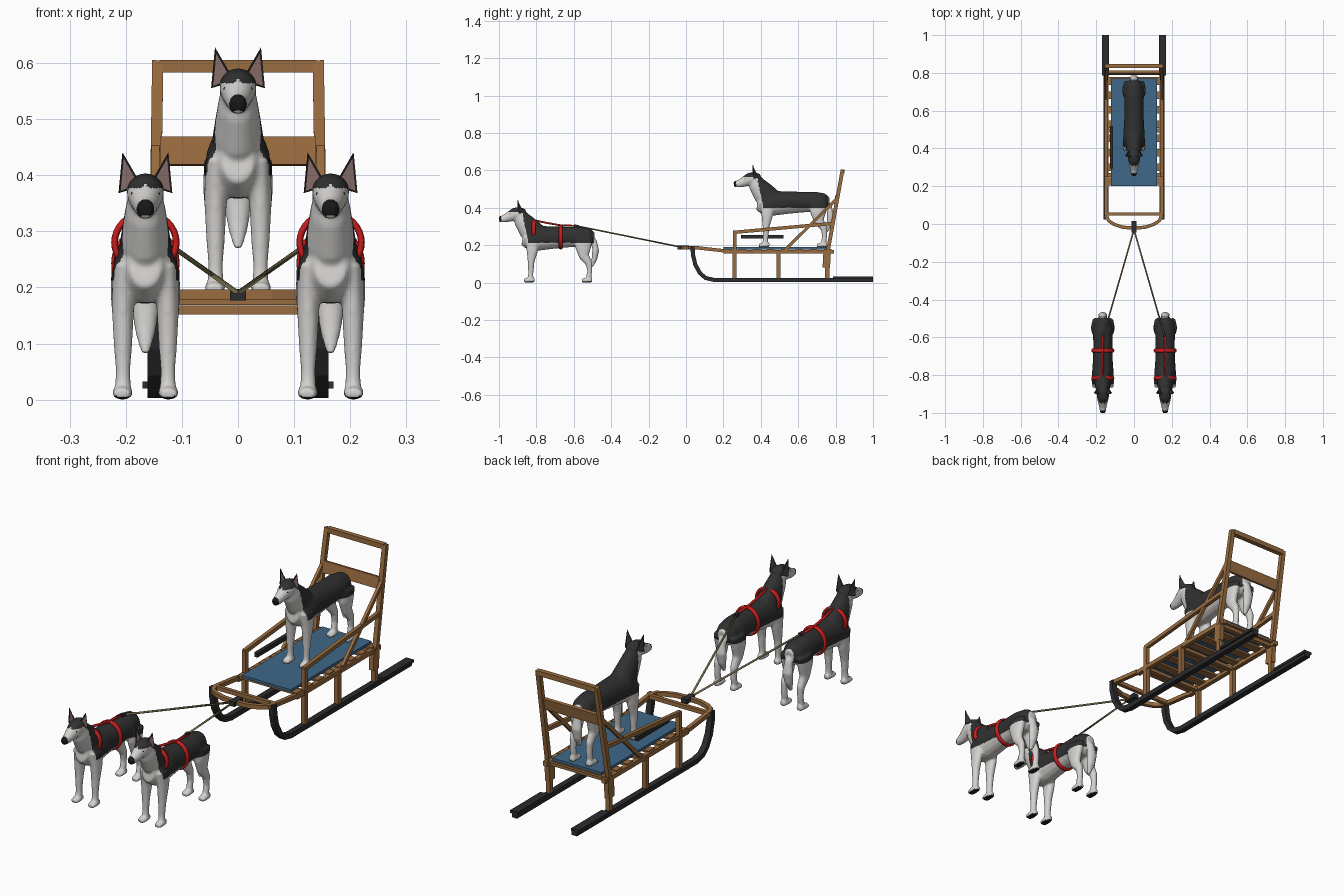
import bpy, bmesh, math
from mathutils import Vector, Matrix

if "Cube" in bpy.data.objects:
    bpy.data.objects.remove(bpy.data.objects["Cube"])


def material(name, r, g, b):
    m = bpy.data.materials.new(name)
    m.use_nodes = True
    m.diffuse_color = (r, g, b, 1)
    m.node_tree.nodes["Principled BSDF"].inputs["Base Color"].default_value = (r, g, b, 1)
    return m


white = material("white fur", .66, .65, .63)
black = material("black fur", .03, .03, .03)
pink = material("inner ear", .26, .16, .15)
dark = material("nose and pads", .01, .01, .01)
wood = material("wood", .32, .15, .05)
iron = material("dark runner", .025, .025, .028)
blue = material("blue mat", .05, .14, .25)
red = material("red harness", .6, .012, .012)
rope = material("rope", .2, .17, .08)
X, Z = Vector((1, 0, 0)), Vector((0, 0, 1))


def add_object(name, mesh, mats, mirror=False, at=(0, 0, 0), smooth=False):
    for m in mats:
        if m.name not in mesh.materials:
            mesh.materials.append(m)
    ob = bpy.data.objects.new(name, mesh)
    bpy.context.collection.objects.link(ob)
    ob.location = at
    if mirror:
        ob.modifiers.new("Mirror", 'MIRROR')
    if smooth:
        for p in mesh.polygons:
            p.use_smooth = True
    return ob


def to_mesh(name, bm):
    bmesh.ops.recalc_face_normals(bm, faces=bm.faces)
    mesh = bpy.data.meshes.new(name)
    bm.to_mesh(mesh)
    bm.free()
    return mesh


def loft(bm, stations, axis, n):
    """Closed tube through (point, half size along axis, half size across)."""
    rings = []
    pts = [Vector(s[0]) for s in stations]
    for i, (p, a, b) in enumerate(stations):
        t = (pts[min(i + 1, len(pts) - 1)] - pts[max(i - 1, 0)]).normalized()
        across = t.cross(axis).normalized()
        side = across.cross(t)
        k = 1 / math.cos(math.pi / n)
        angles = [(j + .5) * math.tau / n for j in range(n)]
        rings.append([bm.verts.new(pts[i] + side * a * k * math.cos(u) + across * b * k * math.sin(u))
                      for u in angles])
    for r, s in zip(rings, rings[1:]):
        for j in range(n):
            bm.faces.new((r[j], r[(j + 1) % n], s[(j + 1) % n], s[j]))
    bm.faces.new(rings[0])
    bm.faces.new(rings[-1])


def beam(name, pts, a, b, mat, axis=X, mirror=False, n=4, at=(0, 0, 0)):
    bm = bmesh.new()
    loft(bm, [(p, a, b) for p in pts], axis, n)
    return add_object(name, to_mesh(name, bm), [mat], mirror, at, n > 4)


# Dog: rough tubes (y, z, half width, half depth) fused into one skin
body = [(-.492, .235, .022, .03), (-.52, .24, .045, .05), (-.57, .245, .052, .053), (-.64, .243, .05, .055),
        (-.72, .24, .052, .06), (-.79, .237, .057, .066), (-.84, .235, .051, .062), (-.874, .24, .028, .04)]
neck = [(-.79, .245, .05, .06), (-.84, .29, .043, .06), (-.875, .335, .036, .047), (-.892, .365, .03, .035)]
head = [(-.858, .372, .02, .02), (-.885, .372, .033, .032), (-.915, .366, .032, .034),
        (-.94, .354, .026, .028), (-.97, .342, .019, .021), (-1.0, .337, .014, .015)]
tail = [(-.515, .255, .012, .012), (-.49, .22, .017, .014), (-.483, .17, .024, .018),
        (-.49, .125, .019, .015), (-.505, .083, .008, .007)]
front_leg = [(-.82, .24, .018, .042), (-.822, .17, .02, .03), (-.828, .11, .017, .018),
             (-.83, .05, .013, .014), (-.832, .012, .015, .015)]
hind_leg = [(-.545, .24, .02, .05), (-.55, .19, .022, .043), (-.545, .14, .018, .027),
            (-.518, .10, .015, .018), (-.515, .06, .013, .013), (-.523, .012, .014, .015)]
paw = [(.022, .012, .013, .012), (-.01, .013, .019, .013), (-.034, .01, .015, .01)]

bm = bmesh.new()
for part in (body, neck, head, tail):
    loft(bm, [((0, y, z), a, b) for y, z, a, b in part], X, 16)
for s in (-1, 1):
    for leg, foot_y in ((front_leg, -.832), (hind_leg, -.523)):
        loft(bm, [((s * .04, y, z), a, b) for y, z, a, b in leg], X, 16)
        loft(bm, [((s * .041, foot_y + y, z), a, b) for y, z, a, b in paw], X, 16)
rough = add_object("rough_dog", to_mesh("rough_dog", bm), [])
remesh = rough.modifiers.new("Fuse", 'REMESH')
remesh.mode, remesh.voxel_size = 'VOXEL', .005
relax = rough.modifiers.new("Relax", 'SMOOTH')
relax.factor, relax.iterations = .5, 5
skin = bpy.data.meshes.new_from_object(rough.evaluated_get(bpy.context.evaluated_depsgraph_get()))
skin.name = "dog_skin"
bpy.data.objects.remove(rough)
for m in (white, black, dark):
    skin.materials.append(m)

# Coat markings: saddle and cap black, nose and soles dark
for p in skin.polygons:
    x, y, z = p.center
    saddle = z > .212 and -.875 + (.375 - z) * .2 < y < -.494
    cap = z > .376 + max(0, .008 - abs(x)) and y < -.8
    nose = y < -.988 and z > .328
    sole = z < .006 and p.normal.z < -.4
    p.material_index = 2 if nose or sole else 1 if saddle or cap else 0

# Ear: hollow-fronted cone with a dark rim
bm = bmesh.new()
inner, outer, tip, back = [bm.verts.new(v) for v in
                           ((.008, -.9, .384), (.048, -.893, .368), (.041, -.9, .441), (.028, -.868, .374))]
front = bm.faces.new((inner, outer, tip))
for trio in ((inner, tip, back), (tip, outer, back), (outer, inner, back)):
    bm.faces.new(trio)
bmesh.ops.recalc_face_normals(bm, faces=bm.faces)
bmesh.ops.inset_individual(bm, faces=[front], thickness=.003, depth=-.004)
front.material_index = 1
ear_mesh = to_mesh("ear", bm)

bm = bmesh.new()
bmesh.ops.create_uvsphere(bm, u_segments=12, v_segments=8, radius=.006,
                          matrix=Matrix.Translation((.02, -.938, .366)))
eye_mesh = to_mesh("eye", bm)

for label, at in (("left_dog", (.165, 0, 0)), ("right_dog", (-.165, 0, 0)), ("riding_dog", (0, 1.256, .187))):
    add_object(label, skin, [], at=at, smooth=True)
    add_object(label + "_ears", ear_mesh, [black, pink], True, at)
    add_object(label + "_eyes", eye_mesh, [dark], True, at, True)


# Harness and tow lines of the two pulling dogs
def band(name, y, z, rx, rz, at):
    bm = bmesh.new()
    n, m = 32, 8
    rings = []
    for i in range(n):
        u = i * math.tau / n
        ring = []
        for j in range(m):
            v = j * math.tau / m
            r = .006 * math.cos(v)
            ring.append(bm.verts.new(((rx + r) * math.cos(u), y + .011 * math.sin(v), z + (rz + r) * math.sin(u))))
        rings.append(ring)
    for i in range(n):
        a, b = rings[i], rings[(i + 1) % n]
        for j in range(m):
            bm.faces.new((a[j], a[(j + 1) % m], b[(j + 1) % m], b[j]))
    add_object(name, to_mesh(name, bm), [red], at=at, smooth=True)


for side, s in (("left", 1), ("right", -1)):
    at = (s * .165, 0, 0)
    band(side + "_collar_band", -.815, .28, .055, .052, at)
    band(side + "_girth_band", -.67, .243, .055, .06, at)
    beam(side + "_back_strap", [(0, -.815, .334), (0, -.74, .318), (0, -.67, .306), (0, -.585, .303)],
         .005, .005, red, n=8, at=at)
    beam(side + "_tow_line", [(s * .16, -.585, .303), (0, -.03, .19)], .004, .004, rope, n=8)
    beam(side + "_tow_knot", [(s * .162, -.597, .303), (s * .158, -.575, .301)], .007, .007, iron)

# Runners with foot pads
beam("runner", [(.148, .035, .195), (.148, .037, .15), (.148, .05, .095), (.148, .075, .05), (.148, .105, .024),
                (.148, .15, .014), (.148, 1, .014)], .013, .011, iron, mirror=True)
beam("foot_pad", [(.151, .785, .026), (.151, 1, .026)], .019, .006, iron, mirror=True)

# Bed frame, front bow and posts
beam("side_rail", [(.145, .2, .165), (.145, .79, .165)], .01, .01, wood, mirror=True)
beam("front_bow", [(.147, .2, .17), (.147, .05, .187), (.135, .018, .187), (.105, -.002, .187),
                   (.06, -.017, .187), (0, -.022, .187)], .009, .009, wood, Z, True)
beam("bow_crossbar", [(-.147, .052, .187), (.147, .052, .187)], .009, .008, wood, Z)
beam("tow_clip", [(0, -.045, .187), (0, .015, .187)], .014, .01, iron)
for y in (.26, .495, .755):
    beam("bed_post", [(.147, y, .02), (.147, y, .165)], .01, .011, wood, mirror=True)
    beam("bed_crossbar", [(-.147, y, .16), (.147, y, .16)], .008, .011, wood, Z)
beam("rear_post_flare", [(.147, .75, .08), (.147, .755, .17)], .011, .02, wood, mirror=True)
for i in range(8):
    y = .225 + i * .076
    beam("bed_slat", [(-.147, y, .174), (.147, y, .174)], .005, .02, wood, Z)
beam("mat", [(0, .2, .184), (0, .77, .184)], .121, .006, blue)

# Handlebar, back panel and side rails
beam("handle_post", [(.15, .757, .16), (.143, .837, .603)], .01, .01, wood, mirror=True)
beam("handle_bar", [(-.14, .837, .594), (.14, .837, .594)], .011, .011, wood, Z)
beam("back_panel", [(0, .797, .418), (0, .806, .468)], .138, .007, wood)
beam("hand_rail_post", [(.147, .26, .165), (.147, .26, .27)], .009, .01, wood, mirror=True)
beam("hand_rail", [(.147, .252, .268), (.147, .785, .316)], .008, .009, wood, mirror=True)
beam("diagonal_brace", [(.147, .53, .175), (.147, .813, .455)], .007, .008, wood, mirror=True)
beam("side_bar", [(-.118, .295, .245), (-.118, .52, .245)], .008, .01, iron)
